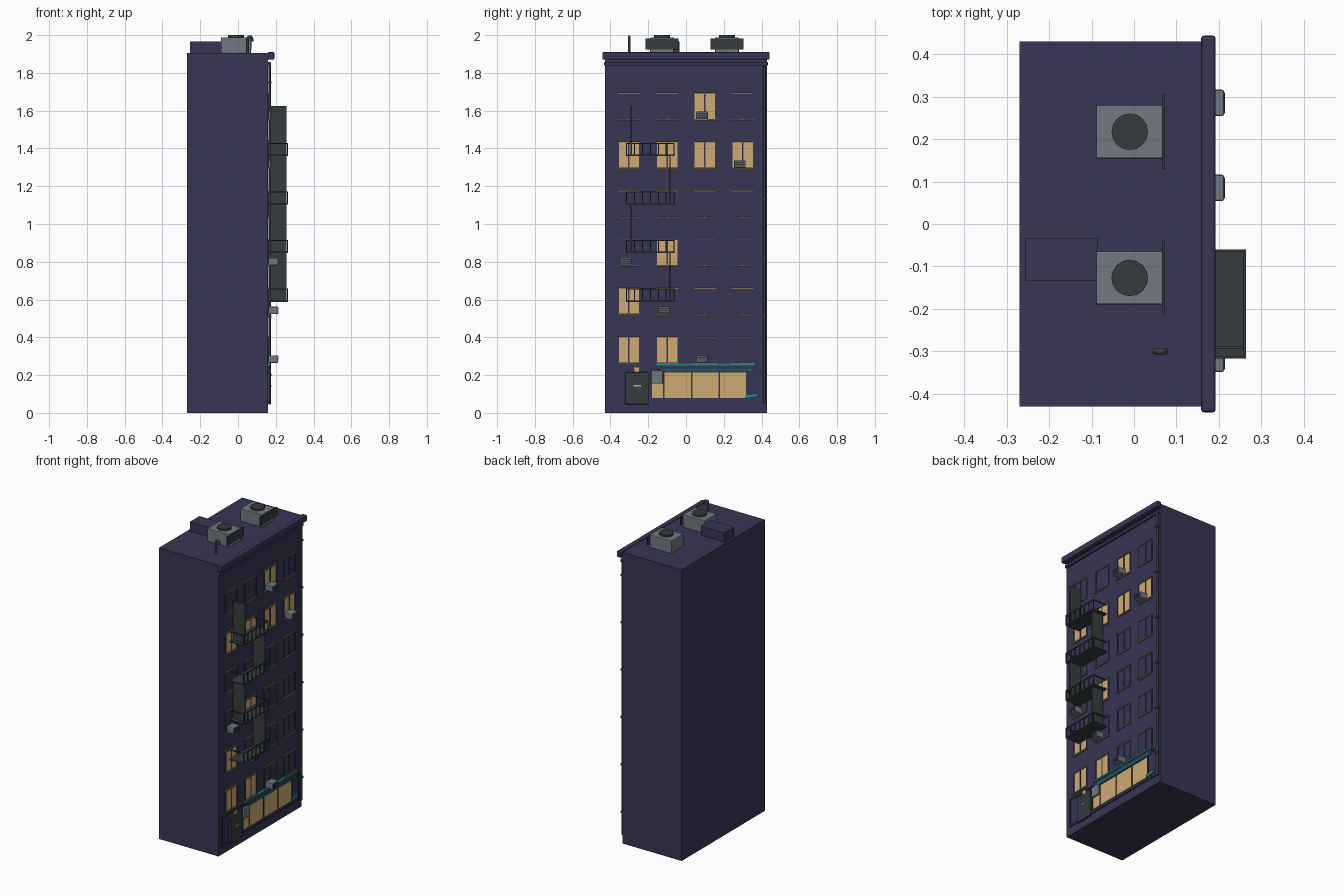
import bpy, bmesh, math
from mathutils import Vector

if "Cube" in bpy.data.objects:
    bpy.data.objects.remove(bpy.data.objects["Cube"])


def material(name, r, g, b):
    m = bpy.data.materials.new(name)
    m.use_nodes = True
    m.diffuse_color = (r, g, b, 1)
    m.node_tree.nodes["Principled BSDF"].inputs["Base Color"].default_value = (r, g, b, 1)
    return m


WALL = material("dusk purple", 0.040, 0.036, 0.088)
LIT = material("warm window light", 0.62, 0.41, 0.17)
TRIM = material("dull tan", 0.22, 0.16, 0.09)
DARK = material("dark iron", 0.035, 0.045, 0.048)
GREY = material("metal grey", 0.165, 0.19, 0.225)
TEAL = material("teal", 0.012, 0.25, 0.22)


def finish(name, bm, mat, bevel=0):
    me = bpy.data.meshes.new(name)
    bm.to_mesh(me)
    bm.free()
    me.materials.append(mat)
    ob = bpy.data.objects.new(name, me)
    bpy.context.collection.objects.link(ob)
    if bevel:
        mod = ob.modifiers.new("soft edges", "BEVEL")
        mod.width, mod.segments = bevel, 2
    return ob


def boxes(name, mat, spans, bevel=0):
    """One object from boxes given as ((x0, x1), (y0, y1), (z0, z1))."""
    bm = bmesh.new()
    for span in spans:
        vs = bmesh.ops.create_cube(bm, size=1)["verts"]
        for v in vs:
            v.co = Vector([(a + b) / 2 + c * (b - a) for (a, b), c in zip(span, v.co)])
    return finish(name, bm, mat, bevel)


def around(c, w):
    return (c - w / 2, c + w / 2)


def tube(name, mat, points, radius):
    cu = bpy.data.curves.new(name, "CURVE")
    cu.dimensions = "3D"
    cu.bevel_depth, cu.bevel_resolution, cu.use_fill_caps = radius, 1, True
    sp = cu.splines.new("POLY")
    sp.points.add(len(points) - 1)
    for p, co in zip(sp.points, points):
        p.co = (*co, 1)
    cu.materials.append(mat)
    ob = bpy.data.objects.new(name, cu)
    bpy.context.collection.objects.link(ob)


FACE = 0.16  # street wall plane

# Building shell, cornice and plinth
boxes("building_body", WALL, [((-0.27, FACE), (-0.43, 0.43), (0, 1.905))])
boxes("cornice", WALL, [((FACE - 0.002, 0.192), (-0.443, 0.443), (1.87, 1.91))], 0.006)
boxes("cornice_step", WALL, [((FACE - 0.002, 0.174), (-0.433, 0.433), (1.838, 1.858))], 0.004)

# Windows in a grid, some of them lit
columns = [-0.302, -0.1, 0.1, 0.3]
rows = [0.265 + 0.258 * i for i in range(6)]
lit = {(0, 0), (0, 1), (1, 0), (2, 1), (4, 0), (4, 1), (4, 2), (4, 3), (5, 2)}
H = 0.134
glow, unlit, bars, sills = [], [], [], []
for r, z in enumerate(rows):
    for c, y in enumerate(columns):
        for s in (-1, 1):
            pane = ((FACE - 0.002, FACE + 0.002), around(y + s * 0.029, 0.05), (z, z + H))
            (glow if (r, c) in lit else unlit).append(pane)
            bars.append(((FACE, FACE + 0.005), around(y + s * 0.057, 0.006), (z, z + H)))
        bars.append(((FACE, FACE + 0.005), around(y, 0.008), (z, z + H)))
        sills.append(((FACE, FACE + 0.01), around(y, 0.126), around(z - 0.002, 0.008)))
        sills.append(((FACE, FACE + 0.008), around(y, 0.122), around(z + H + 0.003, 0.007)))
boxes("lit_window_panes", LIT, glow)
boxes("unlit_window_panes", WALL, unlit)
boxes("window_bars", WALL, bars)
boxes("window_sills_and_lintels", TRIM, sills)

# Shop front
boxes("shop_surround", WALL, [
    ((FACE, 0.166), (-0.4, 0.4), (0.235, 0.245)), ((FACE, 0.166), (-0.4, 0.4), (0.055, 0.065)),
    ((FACE, 0.166), (-0.4, -0.39), (0.055, 0.245)), ((FACE, 0.166), (0.39, 0.4), (0.055, 0.245))])
edges = [-0.185, -0.117, 0.03, 0.177, 0.322]
boxes("shop_windows", LIT, [((FACE, FACE + 0.004), (a + 0.004, b - 0.004), (0.08, 0.214))
                            for a, b in zip(edges, edges[1:])])
boxes("shop_window_bars", DARK, [((FACE, FACE + 0.007), around(y, 0.007), (0.078, 0.216)) for y in edges])
boxes("shop_sign_board", WALL, [((FACE, 0.17), (-0.16, 0.36), (0.228, 0.255))])
boxes("shop_sign_trim", TEAL, [((FACE, 0.176), (-0.165, 0.37), (0.252, 0.263)),
                               ((FACE, 0.174), (-0.13, 0.355), (0.221, 0.229))])
planter = boxes("teal_sign", TEAL, [((FACE, 0.17), (0.312, 0.38), (0.075, 0.095))])
for v in planter.data.vertices:
    if v.co.y > 0.35:
        v.co.z += 0.01
boxes("door", DARK, [((FACE, 0.174), (-0.322, -0.198), (0.045, 0.216))], 0.003)
boxes("door_handle", LIT, [((0.174, 0.178), (-0.278, -0.238), (0.141, 0.147))])
boxes("door_lamp", LIT, [((FACE, 0.17), around(-0.26, 0.028), (0.217, 0.24))])
boxes("wall_box", GREY, [((FACE, 0.176), (-0.185, -0.122), (0.155, 0.225))], 0.004)

# Window air conditioners with slatted fronts
for i, (y, z) in enumerate([(0.085, rows[5]), (0.285, rows[4]), (-0.317, rows[2]),
                            (-0.117, rows[1]), (0.085, rows[0])]):
    boxes(f"air_conditioner_{i}", GREY, [((FACE, 0.212), around(y, 0.062), (z, z + 0.04))], 0.005)
    boxes(f"air_conditioner_slats_{i}", DARK, [((0.211, 0.214), around(y, 0.05), around(z + h, 0.007))
                                             for h in (0.01, 0.02, 0.03)])

# Fire escape: platforms, railings and alternating ladder panels
Y0, Y1, OUT = -0.317, -0.06, 0.264
for i in range(4):
    z = 0.588 + 0.2573 * i
    top = z + 0.07
    boxes(f"fire_escape_platform_{i}", DARK, [((FACE, OUT), (Y0, Y1), (z, z + 0.008))])
    rail = [((OUT - 0.006, OUT), (Y0, Y1), (top - 0.006, top))]
    for y in (Y0 + 0.003, Y1 - 0.003):
        rail.append(((FACE, OUT), around(y, 0.006), (top - 0.006, top)))
    for k in range(7):
        y = Y0 + 0.003 + (Y1 - Y0 - 0.006) * k / 6
        rail.append(((OUT - 0.005, OUT), around(y, 0.005), (z, top)))
    boxes(f"fire_escape_railing_{i}", DARK, rail)
    boxes(f"fire_escape_ladder_{i}", DARK,
          [((0.17, 0.257), around(-0.29 if i % 2 else -0.085, 0.006), (z, z + 0.265))])

# Drain pipe with clips
tube("drain_pipe", DARK, [(0.168, 0.414, 0.05), (0.168, 0.414, 1.84)], 0.007)
boxes("drain_pipe_clips", DARK, [((FACE, 0.178), around(0.414, 0.022), around(0.2 + 0.31 * i, 0.01))
                                 for i in range(6)])

# Roof: cooling units, hatch and bent vent pipe
for side, y in (("left", 0.217), ("right", -0.127)):
    boxes(f"roof_unit_{side}", GREY, [((-0.09, 0.068), around(y, 0.126), (1.903, 1.988))], 0.004)
    boxes(f"roof_unit_grille_{side}", DARK, [((0.066, 0.072), around(y, 0.175), (1.925, 1.983))])
    bm = bmesh.new()
    bmesh.ops.create_cone(bm, cap_ends=True, segments=16, radius1=0.043, radius2=0.043, depth=0.014)
    bmesh.ops.translate(bm, verts=bm.verts, vec=(-0.01, y, 1.993))
    finish(f"roof_fan_{side}", bm, DARK)
boxes("roof_hatch", WALL, [((-0.255, -0.085), (-0.133, -0.034), (1.903, 1.965))])
bend = [(0.062 - 0.011 * math.cos(a), -0.3, 1.98 + 0.011 * math.sin(a))
        for a in (i * math.pi / 6 for i in range(7))]
tube("roof_vent_pipe", DARK, [(0.051, -0.3, 1.903)] + bend + [(0.073, -0.3, 1.965)], 0.008)
